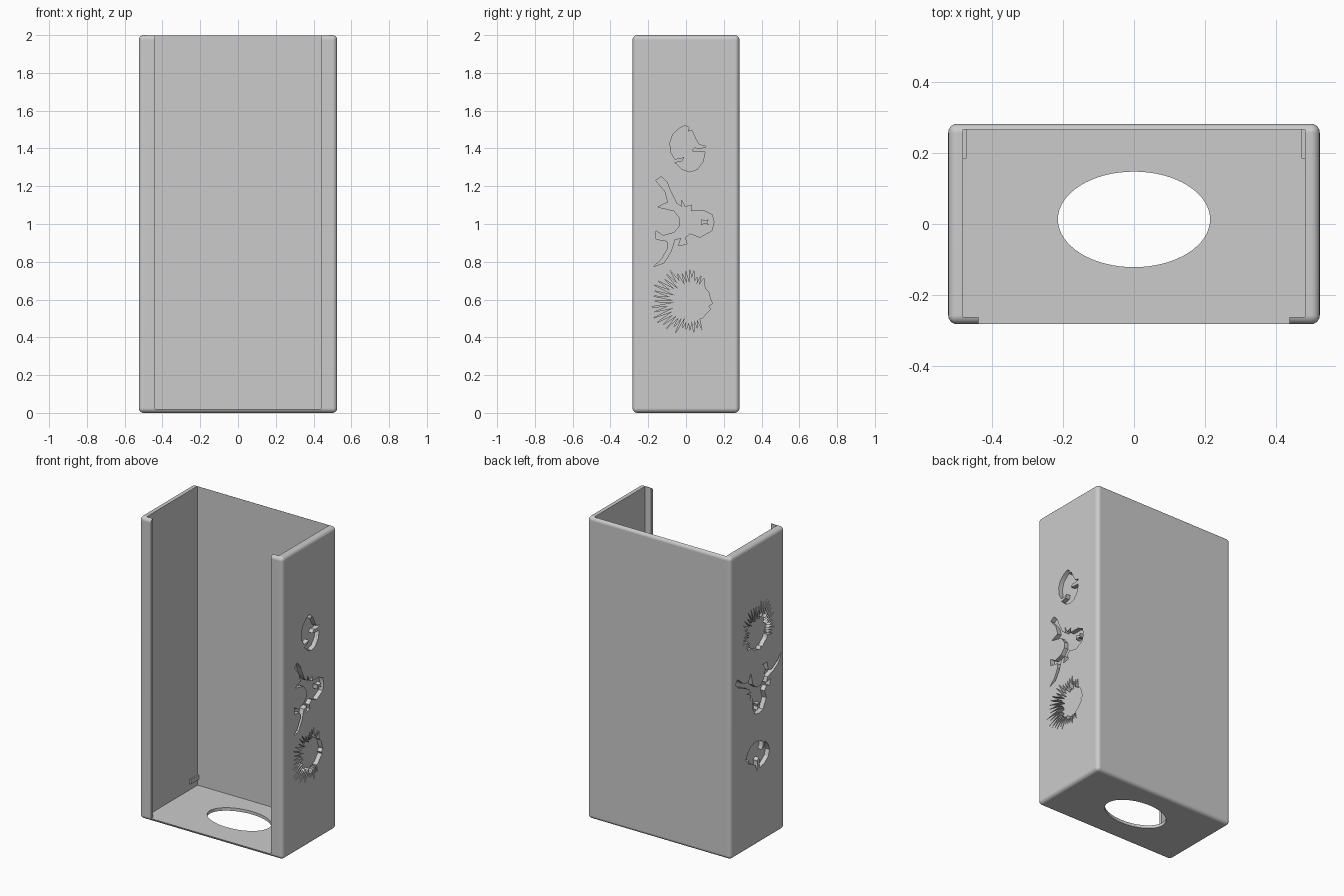
import bpy, bmesh, math, random
from mathutils import Vector

if "Cube" in bpy.data.objects:
    bpy.data.objects.remove(bpy.data.objects["Cube"])

random.seed(4)
grey = bpy.data.materials.new("plain grey")
grey.diffuse_color = (0.6, 0.6, 0.6, 1)
grey.use_nodes = True
grey.node_tree.nodes["Principled BSDF"].inputs["Base Color"].default_value = grey.diffuse_color


def make_object(name, bm):
    bmesh.ops.recalc_face_normals(bm, faces=bm.faces[:])
    mesh = bpy.data.meshes.new(name)
    bm.to_mesh(mesh)
    bm.free()
    mesh.materials.append(grey)
    ob = bpy.data.objects.new(name, mesh)
    bpy.context.collection.objects.link(ob)
    return ob


def box(name, x0, x1, y0, y1, z0, z1):
    bm = bmesh.new()
    bmesh.ops.create_cube(bm, size=1)
    for v in bm.verts:
        v.co = ((x0 + x1) / 2 + v.co.x * (x1 - x0),
                (y0 + y1) / 2 + v.co.y * (y1 - y0),
                (z0 + z1) / 2 + v.co.z * (z1 - z0))
    return make_object(name, bm)


def prism(name, points, push):
    """Extrude a closed outline of 3D points along push."""
    bm = bmesh.new()
    face = bm.faces.new([bm.verts.new(p) for p in points])
    ext = bmesh.ops.extrude_face_region(bm, geom=[face], use_keep_orig=True)
    for v in ext["geom"]:
        if isinstance(v, bmesh.types.BMVert):
            v.co += Vector(push)
    bmesh.ops.triangulate(bm, faces=[f for f in bm.faces if len(f.verts) > 4])
    return make_object(name, bm)


def activate(ob):
    bpy.ops.object.select_all(action='DESELECT')
    ob.select_set(True)
    bpy.context.view_layer.objects.active = ob


def cut(ob, cutter):
    cutter.hide_render = True
    mod = ob.modifiers.new("cut", 'BOOLEAN')
    mod.operation = 'DIFFERENCE'
    mod.solver = 'EXACT'
    mod.object = cutter
    activate(ob)
    bpy.ops.object.modifier_apply(modifier=mod.name)
    bpy.data.objects.remove(cutter)


# Rounded outer block
W, D, H = 0.525, 0.283, 2.0
case = box("case", -W, W, -D, D, 0, H)
bev = case.modifiers.new("round", 'BEVEL')
bev.width, bev.segments = 0.025, 5
activate(case)
bpy.ops.object.modifier_apply(modifier=bev.name)

# Open-topped cavity with a front slot that leaves two lips
half = [(0.44, -0.4), (0.44, -0.263), (0.483, -0.263), (0.483, 0.267)]
outline = half + [(-x, y) for x, y in reversed(half)]
cut(case, prism("cavity", [(x, y, 0.02) for x, y in outline], (0, 0, 2.2)))

# Oval hole in the floor
oval = [(0.215 * math.cos(a), 0.013 + 0.135 * math.sin(a), -0.1)
        for a in (math.tau * i / 64 for i in range(64))]
cut(case, prism("floor_hole", oval, (0, 0, 0.3)))

# Engraved outlines, as (across, up) in hundredths of a unit
horned_head = [(-16, 123), (-13, 125), (-10, 122), (-8.5, 118), (-5, 111), (-2, 109),
               (-2.5, 113), (-0.5, 109), (3, 110), (2.6, 107), (9.5, 107), (13.7, 105),
               (14.8, 101), (13.7, 96.5), (7.4, 93), (2, 95), (-0.5, 92.7), (0.5, 89.5),
               (-4, 88.5), (-2.6, 92.7), (-6, 91.7), (-8, 85.3), (-11.6, 79.5),
               (-17, 77.5), (-12.7, 81.6), (-9.5, 87.4), (-10, 91), (-16, 92),
               (-16, 96.5), (-12, 93.8), (-6.3, 95.4), (-3.2, 99), (-3.2, 103),
               (-6.3, 107), (-15, 109), (-9.5, 111.5), (-11, 117)]
round_head = [(-8, 138), (-8.5, 143), (-7, 147.5), (-3.7, 150.5), (-0.5, 152.2),
              (1.6, 151), (1, 149), (3.2, 149.4), (5.3, 144.7), (7, 142), (11, 141),
              (7.4, 140), (4.5, 140.5), (3, 138.6), (6.3, 138), (10, 138), (9, 133),
              (6, 129), (2, 127.6), (-2, 129), (-5.8, 132.5), (-2, 133.2),
              (-1, 135.6), (-3, 134.6), (-6, 134.5)]
spiny_head = []
SPINES = 30
for i in range(SPINES):
    a = math.radians(62 + 228 * i / (SPINES - 1))
    tip = 15 + 5.5 * max(0, -math.cos(a)) + random.uniform(-2, 2.5)
    for r, da in ((tip, 0), (random.uniform(9, 13), 0.07)):
        spiny_head.append((3 + r * math.cos(a + da), 59 + r * math.sin(a + da)))
spiny_head += [(9, 50.5), (11, 53), (13, 55), (12, 56.5), (14, 58), (13, 60),
               (12, 64), (10, 66)]

DEPTH = 0.03


def on_right(u, v, mid, left_z, x):
    return (x, u / 100, v / 100)


def on_left(u, v, mid, left_z, x):
    # same drawing, turned a quarter
    return (-x, (v - mid) / 100, left_z - u / 100)


drawings = ((horned_head, 102, 1.01), (round_head, 140, 0.60), (spiny_head, 60, 1.42))
nose = [(8, 102.5), (10, 101.7), (12, 102.5), (11.2, 101), (12, 99.5), (10, 100.3), (8, 99.5)]
for side, place, sign in (("right", on_right, 1), ("left", on_left, -1)):
    for pts, mid, left_z in drawings:
        shape = [place(u, v, mid, left_z, W - DEPTH) for u, v in pts]
        cut(case, prism("engraving", shape, (sign * 0.1, 0, 0)))
    # raised nose left standing in the horned head
    prism(side + "_nose", [place(u, v, 102, 1.01, W - DEPTH - 0.003) for u, v in nose],
          (sign * (DEPTH + 0.003), 0, 0))
    # small ridge inside, near the floor
    xs = sorted((sign * 0.474, sign * 0.486))
    box(side + "_ridge", *xs, 0.185, 0.268, 0.06, 0.09)

# Smooth rounded edges, flat panels
activate(case)
bpy.ops.object.shade_smooth_by_angle(angle=math.radians(30))
wn = case.modifiers.new("flat panels", 'WEIGHTED_NORMAL')
wn.keep_sharp = True
